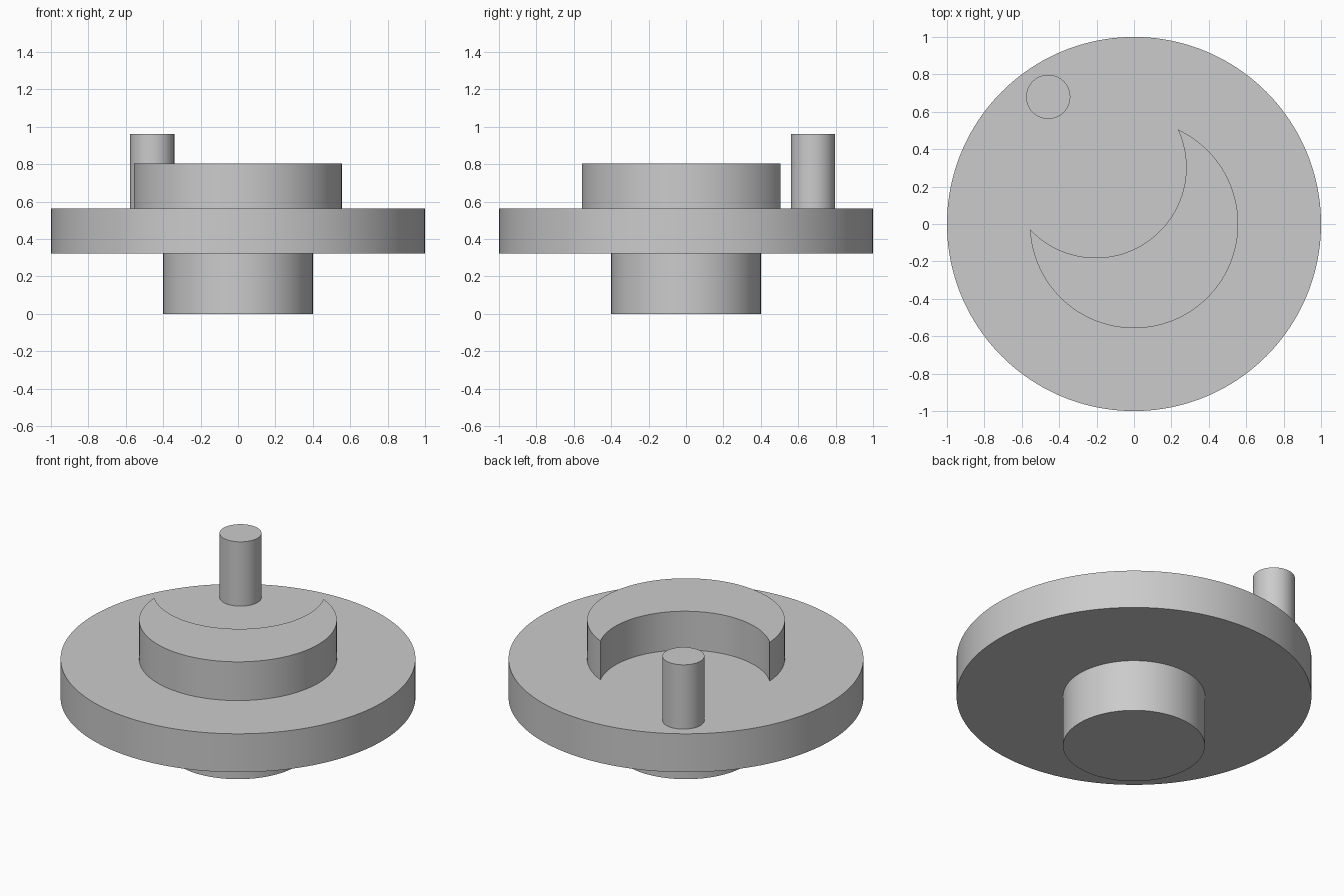
import bpy, bmesh
from math import acos, atan2, cos, sin, pi, radians

cube = bpy.data.objects.get("Cube")
if cube:
    bpy.data.objects.remove(cube)

grey = bpy.data.materials.new("plain grey")
grey.use_nodes = True
colour = (0.60, 0.60, 0.60, 1)
grey.diffuse_color = colour
grey.node_tree.nodes["Principled BSDF"].inputs["Base Color"].default_value = colour


def arc(cx, cy, r, start, end, steps):
    return [(cx + r * cos(start + (end - start) * i / steps),
             cy + r * sin(start + (end - start) * i / steps)) for i in range(steps + 1)]


def extrude_profile(name, points, bottom, top):
    """Solid with a flat outline, raised from bottom to top."""
    bm = bmesh.new()
    face = bm.faces.new([bm.verts.new((x, y, bottom)) for x, y in points])
    raised = bmesh.ops.extrude_face_region(bm, geom=[face], use_keep_orig=True)
    verts = [v for v in raised["geom"] if isinstance(v, bmesh.types.BMVert)]
    bmesh.ops.translate(bm, verts=verts, vec=(0, 0, top - bottom))
    bmesh.ops.recalc_face_normals(bm, faces=bm.faces)
    mesh = bpy.data.meshes.new(name)
    bm.to_mesh(mesh)
    bm.free()
    mesh.materials.append(grey)
    obj = bpy.data.objects.new(name, mesh)
    bpy.context.collection.objects.link(obj)
    bpy.ops.object.select_all(action="DESELECT")
    obj.select_set(True)
    bpy.context.view_layer.objects.active = obj
    bpy.ops.object.shade_smooth_by_angle(angle=radians(30))
    return obj


def cylinder(name, x, y, r, bottom, top, sides=96):
    return extrude_profile(name, arc(x, y, r, 0, 2 * pi, sides)[:-1], bottom, top)


HUB_TOP, PLATE_TOP, LOCK_TOP, PIN_TOP = 0.323, 0.562, 0.803, 0.962
axis = radians(124)  # direction shared by the pin and the crescent opening

# Hub, plate and drive pin
cylinder("hub", 0, 0, 0.40, 0, HUB_TOP)
cylinder("drive_plate", 0, 0, 1.0, HUB_TOP, PLATE_TOP, 160)
cylinder("drive_pin", 0.82 * cos(axis), 0.82 * sin(axis), 0.118, PLATE_TOP, PIN_TOP, 64)

# Crescent locking disc: a round disc with a circular bite
R, r, d = 0.557, 0.483, 0.365
half = acos((R * R + d * d - r * r) / (2 * R * d))
bite = atan2(R * sin(half), R * cos(half) - d)
outer = arc(0, 0, R, axis + half, axis + 2 * pi - half, 80)
inner = arc(d * cos(axis), d * sin(axis), r, axis + 2 * pi - bite, axis + bite, 64)
extrude_profile("locking_crescent", outer + inner[1:-1], PLATE_TOP, LOCK_TOP)
